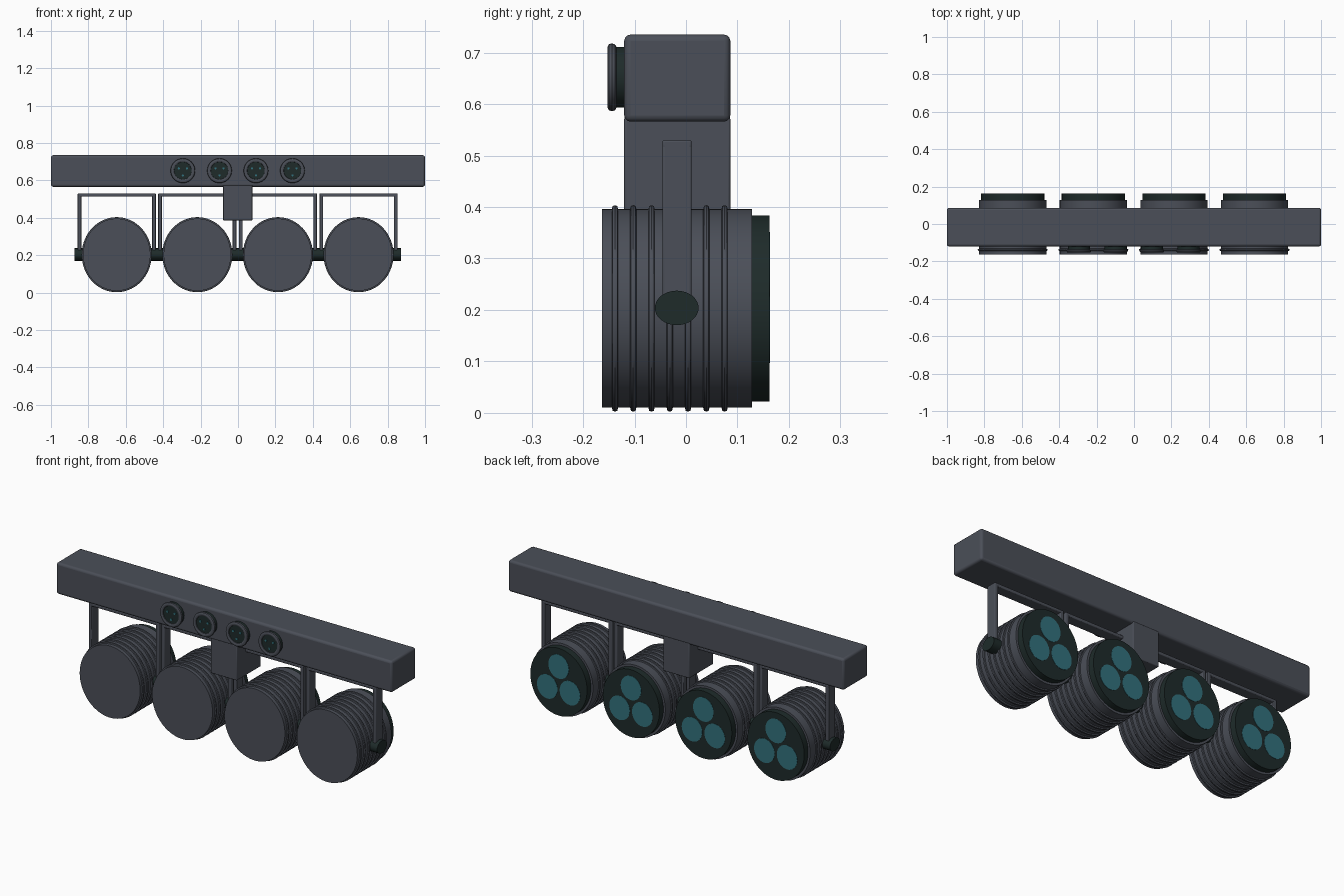
import bpy, math
from mathutils import Matrix

if "Cube" in bpy.data.objects:
    bpy.data.objects.remove(bpy.data.objects["Cube"])


def material(name, rgb):
    m = bpy.data.materials.new(name)
    m.diffuse_color = (*rgb, 1)
    m.use_nodes = True
    m.node_tree.nodes["Principled BSDF"].inputs["Base Color"].default_value = m.diffuse_color
    return m


GREY = material("slate_grey", (0.070, 0.078, 0.098))
DARK = material("dark_green_black", (0.013, 0.024, 0.023))
TEAL = material("teal_glass", (0.032, 0.165, 0.205))


def finish(ob, name, mat, smooth=True):
    ob.name = name
    ob.data.materials.clear()
    ob.data.materials.append(mat)
    if smooth:
        bpy.ops.object.select_all(action='DESELECT')
        ob.select_set(True)
        bpy.context.view_layer.objects.active = ob
        bpy.ops.object.shade_smooth_by_angle(angle=math.radians(35))
    return ob


def box(name, lo, hi, mat, bevel=0.0):
    bpy.ops.mesh.primitive_cube_add(size=1)
    ob = bpy.context.object
    size = [b - a for a, b in zip(lo, hi)]
    mid = [(a + b) / 2 for a, b in zip(lo, hi)]
    ob.data.transform(Matrix.Translation(mid) @ Matrix.Diagonal((*size, 1)))
    if bevel:
        mod = ob.modifiers.new("rounded_edges", 'BEVEL')
        mod.width = bevel
        mod.segments = 3
    return finish(ob, name, mat)


def lathe(name, profile, x, z, mat, steps=64, sx=1.0):
    """Spin (radius, y) points about the y axis; zero radius closes an end."""
    verts, faces, rows = [], [], []
    for r, y in profile:
        n = 1 if r == 0 else steps
        rows.append(range(len(verts), len(verts) + n))
        for i in range(n):
            a = 2 * math.pi * i / steps
            verts.append((x + sx * r * math.cos(a), y, z + r * math.sin(a)))
    for lo, hi in zip(rows, rows[1:]):
        for i in range(steps):
            j = (i + 1) % steps
            quad = [lo[i % len(lo)], lo[j % len(lo)], hi[j % len(hi)], hi[i % len(hi)]]
            faces.append(list(dict.fromkeys(quad)))
    me = bpy.data.meshes.new(name)
    me.from_pydata(verts, [], faces)
    ob = bpy.data.objects.new(name, me)
    bpy.context.collection.objects.link(ob)
    return finish(ob, name, mat)


# Main bar and the mounting block under its middle
box("main_bar", (-1, -0.12, 0.566), (1, 0.086, 0.735), GREY, 0.012)
box("mounting_block", (-0.08, -0.12, 0.386), (0.077, 0.086, 0.575), GREY, 0.004)

# Round sockets on the front of the bar
for n, x in enumerate((-0.295, -0.099, 0.096, 0.291)):
    z = 0.652
    lathe(f"socket_collar_{n}", [(0.059, -0.115), (0.059, -0.137)], x, z, DARK, 40)
    ring = [(0.046, -0.137), (0.059, -0.135), (0.064, -0.138), (0.066, -0.144),
            (0.064, -0.150), (0.058, -0.153), (0.052, -0.153), (0.047, -0.150),
            (0.046, -0.145), (0.046, -0.137)]
    lathe(f"socket_ring_{n}", ring, x, z, GREY, 40)
    lathe(f"socket_face_{n}", [(0, -0.146), (0.047, -0.146)], x, z, DARK, 40)
    for k in range(3):
        a = math.radians(-90 + 120 * k)
        lathe(f"socket_pin_{n}_{k}", [(0, -0.150), (0.006, -0.150), (0.006, -0.145)],
              x + 0.025 * math.cos(a), z + 0.025 * math.sin(a), TEAL, 12)

# Can profile: flat front, seven raised cooling ribs, open step for the rim
RIBS = [-0.138 + 0.0355 * i for i in range(7)]
can = [(0, -0.163), (0.193, -0.163)]
for y in RIBS:
    can += [(0.193, y - 0.006), (0.199, y - 0.0045), (0.2005, y),
            (0.199, y + 0.0045), (0.193, y + 0.006)]
can += [(0.193, 0.128), (0, 0.128)]

for n in range(4):
    x, z = -0.6485 + 0.431 * n, 0.203
    lathe(f"lamp_can_{n}", can, x, z, GREY, 72, 0.933)
    lathe(f"lens_rim_{n}", [(0.181, 0.12), (0.181, 0.162), (0, 0.162)],
          x, z, DARK, 72, 0.933)

    # Three round lenses on the back face
    for k in range(3):
        a = math.radians(90 + 120 * k)
        lathe(f"lens_{n}_{k}", [(0.065, 0.161), (0.065, 0.1635), (0, 0.1635)],
              x + 0.078 * math.cos(a), z + 0.083 * math.sin(a), TEAL, 32, 0.94)

    # Yoke: a crosspiece with a leg and a pivot knob on each side
    box(f"yoke_top_{n}", (x - 0.209, -0.046, 0.513), (x + 0.209, 0.011, 0.53), GREY, 0.004)
    for side in (-1, 1):
        e = sorted((x + side * 0.189, x + side * 0.209))
        box(f"yoke_leg_{n}_{side}", (e[0], -0.046, 0.2), (e[1], 0.011, 0.526), GREY, 0.004)
        bpy.ops.mesh.primitive_cylinder_add(vertices=32, radius=1, depth=1)
        knob = bpy.context.object
        knob.data.transform(
            Matrix.Translation((x + side * 0.2, -0.018, 0.204))
            @ Matrix.Diagonal((0.052, 0.0425, 0.0335, 1))
            @ Matrix.Rotation(math.pi / 2, 4, 'Y'))
        finish(knob, f"pivot_knob_{n}_{side}", DARK)
